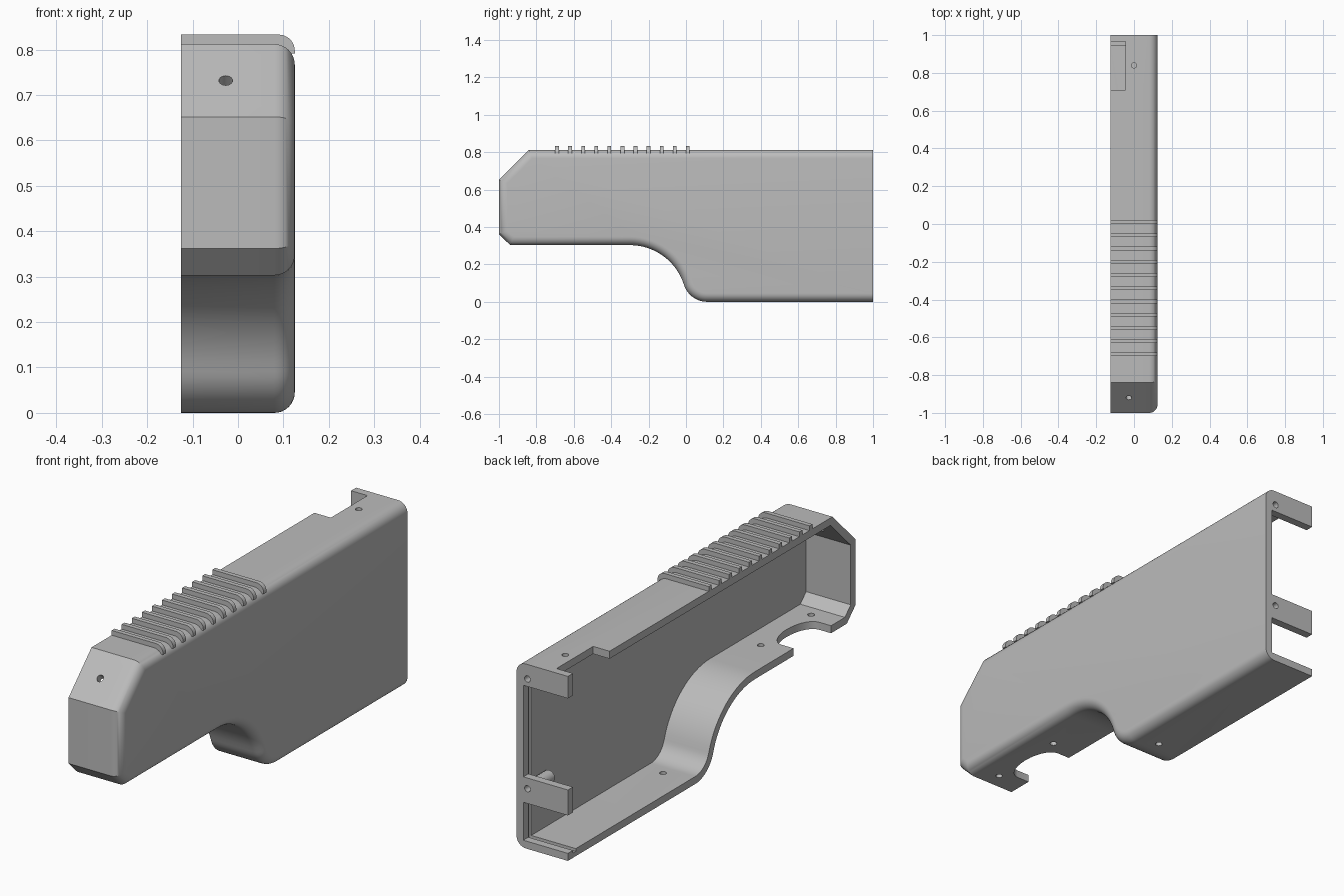
import bpy, bmesh
from math import sin, cos, pi, radians, atan2, sqrt
from mathutils import Vector, Matrix

if "Cube" in bpy.data.objects:
    bpy.data.objects.remove(bpy.data.objects["Cube"], do_unlink=True)

HALF, WALL, ROUND, TOP = 0.125, 0.033, 0.045, 0.812
INNER = HALF - WALL

grey = bpy.data.materials.new("plain_grey")
grey.use_nodes = True
grey.diffuse_color = (0.5, 0.5, 0.5, 1)
grey.node_tree.nodes["Principled BSDF"].inputs["Base Color"].default_value = (0.5, 0.5, 0.5, 1)


def finish(name, bm):
    bmesh.ops.recalc_face_normals(bm, faces=bm.faces)
    mesh = bpy.data.meshes.new(name)
    bm.to_mesh(mesh)
    bm.free()
    mesh.materials.append(grey)
    ob = bpy.data.objects.new(name, mesh)
    bpy.context.collection.objects.link(ob)
    return ob


def loft(name, rings):
    bm = bmesh.new()
    loops = [[bm.verts.new(p) for p in ring] for ring in rings]
    for a, b in zip(loops, loops[1:]):
        for i in range(len(a)):
            j = (i + 1) % len(a)
            bm.faces.new((a[i], a[j], b[j], b[i]))
    bm.faces.new(loops[0])
    bm.faces.new(loops[-1])
    return finish(name, bm)


def box(name, x, y, z):
    return loft(name, [[(a, y[0], z[0]), (a, y[1], z[0]), (a, y[1], z[1]), (a, y[0], z[1])] for a in x])


def cylinder(name, centre, radius, depth, tilt=0):
    # tilt turns the upright axis about x
    bm = bmesh.new()
    bmesh.ops.create_cone(bm, cap_ends=True, segments=20, radius1=radius, radius2=radius, depth=depth,
                          matrix=Matrix.Translation(centre) @ Matrix.Rotation(tilt, 4, 'X'))
    return finish(name, bm)


def cut(ob, cutters):
    for c in cutters:
        c.hide_render = True
        mod = ob.modifiers.new("cut", 'BOOLEAN')
        mod.operation, mod.solver, mod.object = 'DIFFERENCE', 'EXACT', c
    bpy.context.view_layer.update()
    deps = bpy.context.evaluated_depsgraph_get()
    mesh = bpy.data.meshes.new_from_object(ob.evaluated_get(deps))
    ob.modifiers.clear()
    ob.data = mesh
    for c in cutters:
        bpy.data.objects.remove(c, do_unlink=True)


def arc(cy, cz, r, start, end, n):
    return [(cy + r * cos(start + (end - start) * i / n), cz + r * sin(start + (end - start) * i / n))
            for i in range(n + 1)]


# Side outline, anticlockwise, with an S-curve under the grip
big, small = 0.303, 0.13
span = sqrt((big + small) ** 2 - small ** 2)
meet = atan2(small, span)
outline = [(1, 0), (1, TOP), (-0.84, TOP), (-1, 0.652), (-1, 0.362), (-0.94, big)]
outline += arc(-0.3, 0, big, pi / 2, meet, 16)
outline += arc(span - 0.3, small, small, pi + meet, 1.5 * pi, 12)[1:]


def inset(d, back):
    # Move every side in by d, except the rear side, which moves by back
    result, n = [], len(outline)
    for i in range(n):
        p, q, r = (Vector(outline[k % n]) for k in (i - 1, i, i + 1))
        u, v = (q - p).normalized(), (r - q).normalized()
        du, dv = (back if i == 1 else d), (back if i == 0 else d)
        nu, nv = Vector((-u.y, u.x)), Vector((-v.y, v.x))
        det = nu.x * nv.y - nu.y * nv.x
        if abs(det) < 1e-5:
            result.append(q + nu * d)
        else:
            result.append(q + Vector(((du * nv.y - dv * nu.y) / det, (dv * nu.x - du * nv.x) / det)))
    return result


def ring(x, d, back=0):
    return [(x, p.x, p.y) for p in inset(d, back)]


# Shell with rounded outer edge, open on one side and at the rear
steps = 8
rings = [ring(-HALF, 0)]
for i in range(steps + 1):
    a = i / steps * pi / 2
    rings.append(ring(HALF - ROUND + ROUND * sin(a), ROUND * (1 - cos(a))))
shell = loft("half_shell", rings)
cavity = loft("cavity_cutter", [ring(-0.3, WALL, -0.1), ring(INNER, WALL, -0.1)])
cut(shell, [cavity])

# Roof notch, rounded floor notch, rear groove and screw holes
roof_notch = box("roof_cutter", (-0.2, -0.045), (0.71, 0.965), (0.74, 0.9))
curve = [(-0.065 + 0.065 * sin(a), -0.7 - 0.13 * cos(a)) for a in [pi * i / 14 for i in range(15)]]
plan = [(-0.2, -0.83)] + curve + [(-0.2, -0.57)]
floor_notch = loft("floor_cutter", [[(x, y, z) for x, y in plan] for z in (0.2, 0.4)])
groove = box("groove_cutter", (-0.2, INNER + 0.012), (0.945, 0.965), (WALL - 0.012, 0.72))
holes = [cylinder("hole_cutter", (0, y, z), 0.014, 0.15)
         for y, z in ((0.84, 0.8), (-0.87, 0.31), (-0.52, 0.31), (0.16, 0.02))]
holes.append(cylinder("hole_cutter", (-0.027, -0.92, 0.732), 0.015, 0.15, radians(45)))
cut(shell, [roof_notch, floor_notch, groove] + holes)
parts = [shell]

# Rear cross straps with hollow screw posts
for name, low, high, hole_z in (("upper", 0.715, TOP - WALL, 0.748), ("middle", 0.2, 0.312, 0.265)):
    strap = box(name + "_rear_strap", (-HALF, INNER), (0.965, 1), (low, high))
    post = cylinder(name + "_screw_post", (0.068, 0.91, hole_z), 0.028, 0.11, pi / 2)
    for part in (strap, post):
        cut(part, [cylinder("hole_cutter", (0.072, 0.95, hole_z), 0.014, 0.3, pi / 2)])
        parts.append(part)

# Raised grip ribs across the top
for i in range(11):
    y = 0.01 - 0.07 * i
    section = [(-HALF, TOP - 0.02), (HALF, TOP - 0.02)] + arc(HALF - 0.035, 0.798, 0.035, 0, pi / 2, 8) + [(-HALF, 0.833)]
    parts.append(loft("grip_rib_%d" % (i + 1), [[(x, b, z) for x, z in section] for b in (y - 0.01, y + 0.01)]))

for ob in bpy.context.selected_objects:
    ob.select_set(False)
for ob in parts:
    ob.select_set(True)
bpy.context.view_layer.objects.active = shell
bpy.ops.object.shade_smooth_by_angle(angle=radians(30))
